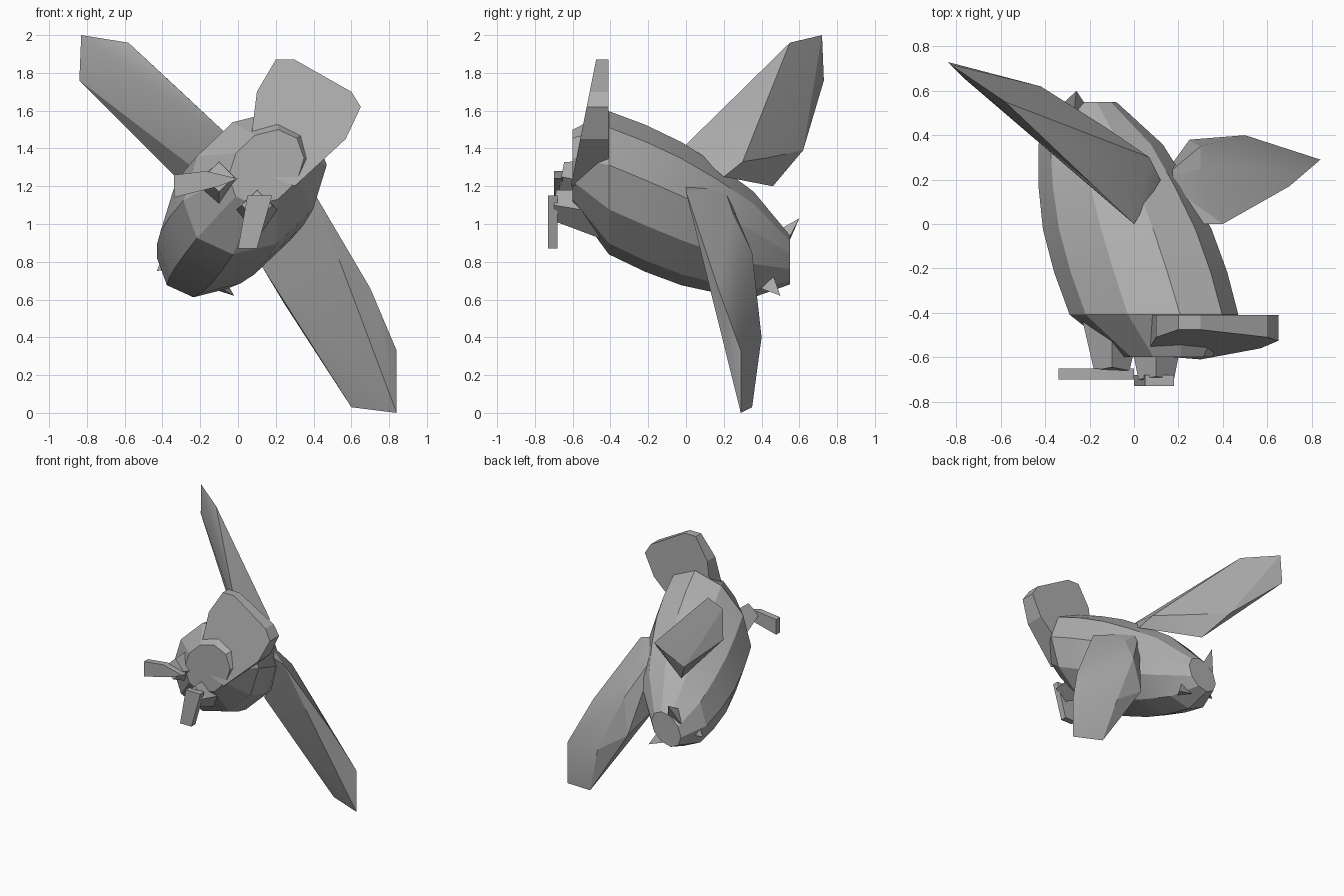
import bpy, bmesh, math
from mathutils import Matrix, Vector

default_cube = bpy.data.objects.get("Cube")
if default_cube:
    bpy.data.objects.remove(default_cube, do_unlink=True)

# Single colour
grey = bpy.data.materials.new("plain_grey")
grey.use_nodes = True
colour = (0.42, 0.42, 0.42, 1)
grey.diffuse_color = colour
grey.node_tree.nodes["Principled BSDF"].inputs["Base Color"].default_value = colour


def finish(name, bm):
    """Turn a bmesh into a shaded object."""
    bmesh.ops.recalc_face_normals(bm, faces=bm.faces)
    mesh = bpy.data.meshes.new(name)
    bm.to_mesh(mesh)
    bm.free()
    mesh.materials.append(grey)
    part = bpy.data.objects.new(name, mesh)
    bpy.context.collection.objects.link(part)
    bpy.ops.object.select_all(action="DESELECT")
    part.select_set(True)
    bpy.context.view_layer.objects.active = part
    bpy.ops.object.shade_smooth_by_angle(angle=math.radians(20))


def faceted(name, points):
    """Closed low-poly part wrapped around its corner points."""
    bm = bmesh.new()
    for point in points:
        bm.verts.new(point)
    bmesh.ops.convex_hull(bm, input=bm.verts)
    loose = [vert for vert in bm.verts if not vert.link_faces]
    bmesh.ops.delete(bm, geom=loose, context="VERTS")
    finish(name, bm)


def slab(name, outline, front, back, lean=0):
    """Upright plate with an x, z outline whose front leans backwards as it rises."""
    lowest = min(z for x, z in outline)
    front_side = [(x, front + lean * (z - lowest), z) for x, z in outline]
    back_side = [(x, max(back, front + lean * (z - lowest) + 0.04), z) for x, z in outline]
    faceted(name, front_side + back_side)


def spike(name, start, end, start_radius, end_radius, sides):
    """Tapered prism running between two points."""
    start, end = Vector(start), Vector(end)
    direction = end - start
    turn = direction.to_track_quat("Z", "Y").to_matrix().to_4x4()
    bm = bmesh.new()
    bmesh.ops.create_cone(
        bm, cap_ends=True, segments=sides, radius1=start_radius,
        radius2=end_radius, depth=direction.length,
        matrix=Matrix.Translation((start + end) / 2) @ turn)
    finish(name, bm)


def body(name, rump, head, radii, sides, roll):
    """Evenly spaced upright rings from rump to head, leaning with the bank."""
    bm = bmesh.new()
    rings = []
    for step, radius in enumerate(radii):
        centre = rump.lerp(head, step / (len(radii) - 1))
        ring = []
        for side in range(sides):
            angle = math.tau * side / sides
            offset = Vector((math.cos(angle), 0, math.sin(angle + roll)))
            ring.append(bm.verts.new(centre + radius * offset))
        rings.append(ring)
    for ring, following in zip(rings, rings[1:]):
        for side in range(sides):
            after = (side + 1) % sides
            bm.faces.new((ring[side], ring[after], following[after], following[side]))
    bm.faces.new(rings[0])
    bm.faces.new(rings[-1])
    finish(name, bm)


# Body and head
body("body", rump=Vector((0.15, -0.6, 1.3)), head=Vector((-0.21, 0.55, 0.81)),
     radii=(0.2, 0.38, 0.39, 0.38, 0.34, 0.28, 0.13), sides=10, roll=0.25)

# Tail fan
slab("tail", [(0.05, 1.3), (0.1, 1.7), (0.2, 1.87), (0.3, 1.87), (0.6, 1.7),
              (0.65, 1.62), (0.57, 1.45), (0.42, 1.38), (0.3, 1.2)],
     front=-0.61, back=-0.41, lean=0.2)

# Lowered wing: tip, rear edge, front edge and shoulder
tip = [(0.84, 0.29, 0), (0.84, 0.29, 0.33), (0.6, 0.35, 0.03)]
rear_edge = [(0.7, 0.17, 0.66), (0.4, 0, 1.17), (0.3, 0, 1.2)]
front_edge = [(0.25, 0.38, 0.57), (0.13, 0.15, 0.77)]
shoulder = [(0.5, 0.4, 0.4), (0.3, 0.35, 0.85), (0.3, 0.25, 1.05), (0.12, 0.2, 1.2)]
faceted("left_wing", tip + rear_edge + front_edge + shoulder)

# Raised wing, swept a little further forward
tip = [(-0.83, 0.72, 2), (-0.84, 0.73, 1.76), (-0.58, 0.55, 1.96)]
rear_edge = [(-0.3, 0.35, 1.7), (0, 0, 1.42)]
front_edge = [(-0.42, 0.62, 1.39), (-0.24, 0.28, 1.3), (-0.77, 0.66, 1.87)]
shoulder = [(-0.28, 0.46, 1.2), (-0.12, 0.43, 1.35), (0.07, 0.3, 1.33), (0.12, 0.2, 1.25)]
faceted("right_wing", tip + rear_edge + front_edge + shoulder)

# Legs
spike("left_leg", start=(0.1, -0.4, 1.05), end=(0.1, -0.7, 1.1),
      start_radius=0.14, end_radius=0.08, sides=4)
spike("right_leg", start=(-0.1, -0.4, 1.2), end=(-0.1, -0.66, 1.25),
      start_radius=0.14, end_radius=0.08, sides=4)

# Feet, one hanging down and one turned out sideways
slab("left_foot", [(0.05, 1.15), (0.18, 1.15), (0.1, 0.87), (0, 0.87)],
     front=-0.73, back=-0.68)
slab("right_foot", [(-0.34, 1.26), (-0.34, 1.14), (-0.1, 1.2), (0, 1.24), (-0.17, 1.28)],
     front=-0.7, back=-0.65)

# Pointed tufts on the head
tufts = {
    "upper_tuft": ((-0.27, 0.5, 0.9), (-0.26, 0.6, 1.03)),
    "lower_tuft": ((-0.13, 0.43, 0.7), (-0.02, 0.5, 0.62)),
    "side_tuft": ((-0.35, 0.4, 0.8), (-0.43, 0.4, 0.75)),
}
for name, (base, point) in tufts.items():
    spike(name, base, point, start_radius=0.07, end_radius=0, sides=3)
